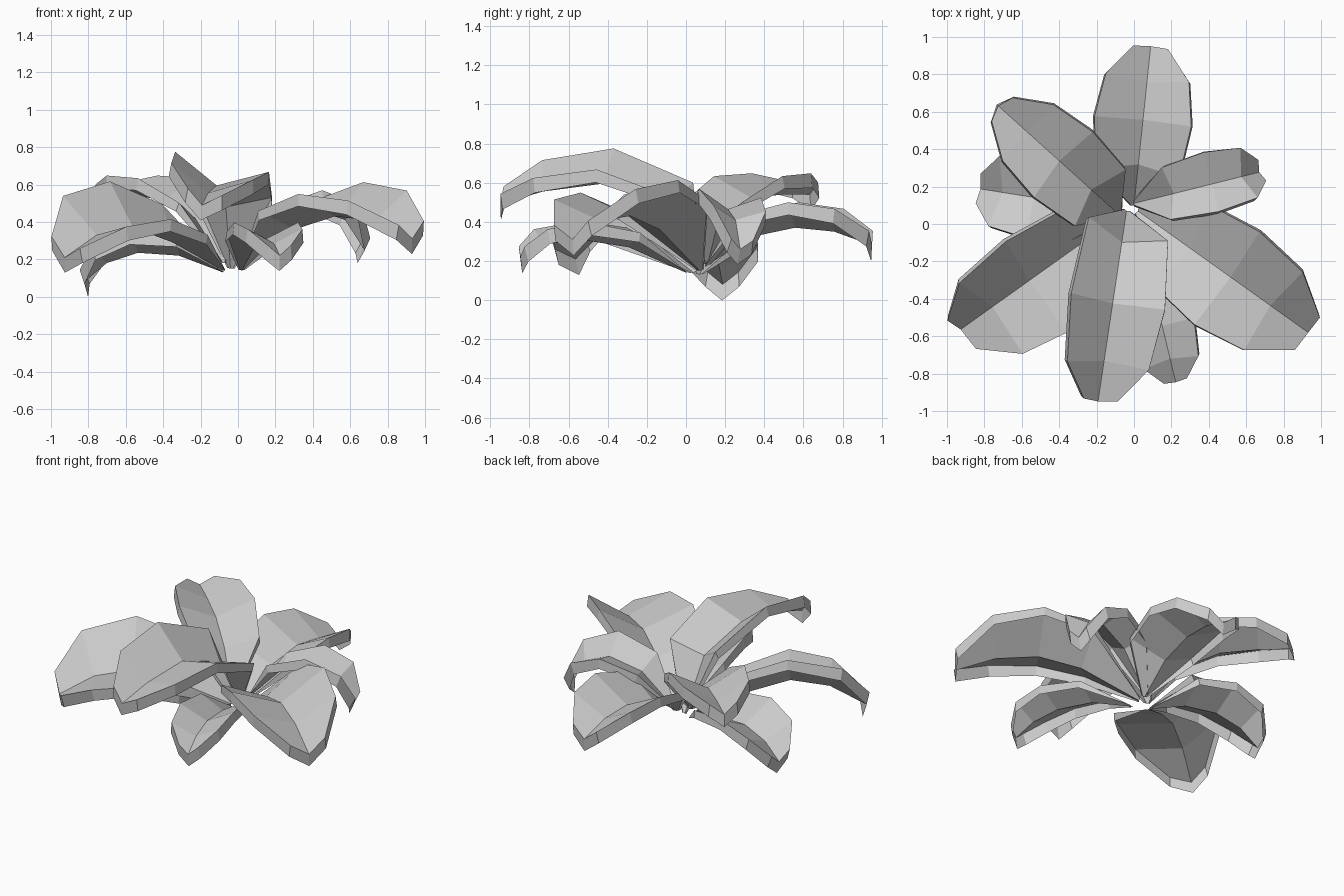
import bpy, math
from mathutils import Vector, Matrix

if "Cube" in bpy.data.objects:
    bpy.data.objects.remove(bpy.data.objects["Cube"])

WIDTH = (0.05, 0.86, 1.0, 0.86, 0.36)     # half width along the leaf
RISE = (0.02, 0.45, 0.5, 0.46, 0.26)      # how far the edges lift above the midrib
RIM = (0.0, 0.05, 0.065, 0.075, 0.08)     # depth of the turned-down rim


def leaf(name, base, azimuth, roll, half, path):
    """Folded leaf: V section along an arched midrib with a turned-down rim."""
    a = math.radians(azimuth)
    out = Vector((math.cos(a), math.sin(a), 0))
    side0 = Vector((-math.sin(a), math.cos(a), 0))
    mids = [Vector((base[0], base[1], 0)) + out * r + Vector((0, 0, z)) for r, z in path]
    verts, faces = [], []
    n = len(mids)
    for i, m in enumerate(mids):
        t = (mids[min(i + 1, n - 1)] - mids[max(i - 1, 0)]).normalized()
        # positive roll lifts the left side
        side = Matrix.Rotation(math.radians(roll), 3, t) @ side0
        up = t.cross(side)
        drop = -(up + Vector((0, 0, 1))).normalized() * RIM[i]
        w, v = half * WIDTH[i], half * RISE[i]
        back = t * (0.03 if i == n - 1 else 0)
        left, right = m + side * w + up * v - back, m - side * w + up * v - back
        verts += [left + drop + side * 0.008, left, m, right, right + drop - side * 0.008]
        if i:
            p, q = 5 * (i - 1), 5 * i
            faces += [(p + k, p + k + 1, q + k + 1, q + k) for k in range(4)]
    # rim across the tip
    q = 5 * (n - 1)
    verts.append(mids[-1] + drop + t * 0.01)
    e = len(verts) - 1
    faces += [(q, q + 1, q + 2, e), (e, q + 2, q + 3, q + 4)]
    mesh = bpy.data.meshes.new(name)
    mesh.from_pydata(verts, [], faces)
    mesh.update()
    ob = bpy.data.objects.new(name, mesh)
    bpy.context.collection.objects.link(ob)
    return ob


# upper ring of large leaves
leaf("front_leaf", (-0.04, 0.07), -98.5, -12, 0.26,
     [(0, .15), (.17, .48), (.5, .595), (.81, .555), (1.03, .49)])
leaf("right_front_leaf", (0.02, 0.07), -35.5, 6, 0.305,
     [(0, .15), (.35, .36), (.61, .43), (.87, .405), (1.12, .31)])
leaf("left_front_leaf", (-0.08, 0.04), -144.5, -19, 0.31,
     [(0, .14), (.33, .29), (.59, .37), (.83, .33), (1.04, .21)])
leaf("left_back_leaf", (-0.08, 0.05), 138, 0, 0.235,
     [(0, .18), (.2, .42), (.43, .52), (.66, .54), (.87, .54)])
leaf("back_leaf", (0.0, 0.1), 84, 0, 0.26,
     [(0, .17), (.22, .32), (.46, .37), (.66, .35), (.855, .28)])

# smaller and lower leaves
leaf("right_back_leaf", (0.0, 0.11), 14, -8, 0.165,
     [(0, .18), (.22, .40), (.43, .465), (.59, .41), (.69, .26)])
leaf("low_front_leaf", (0.02, 0.0), -76.5, 0, 0.175,
     [(0, .14), (.3, .27), (.56, .31), (.74, .285), (.87, .22)])
leaf("low_left_leaf", (-0.08, 0.07), 171, 0, 0.22,
     [(0, .13), (.24, .22), (.46, .235), (.63, .18), (.75, .08)])
